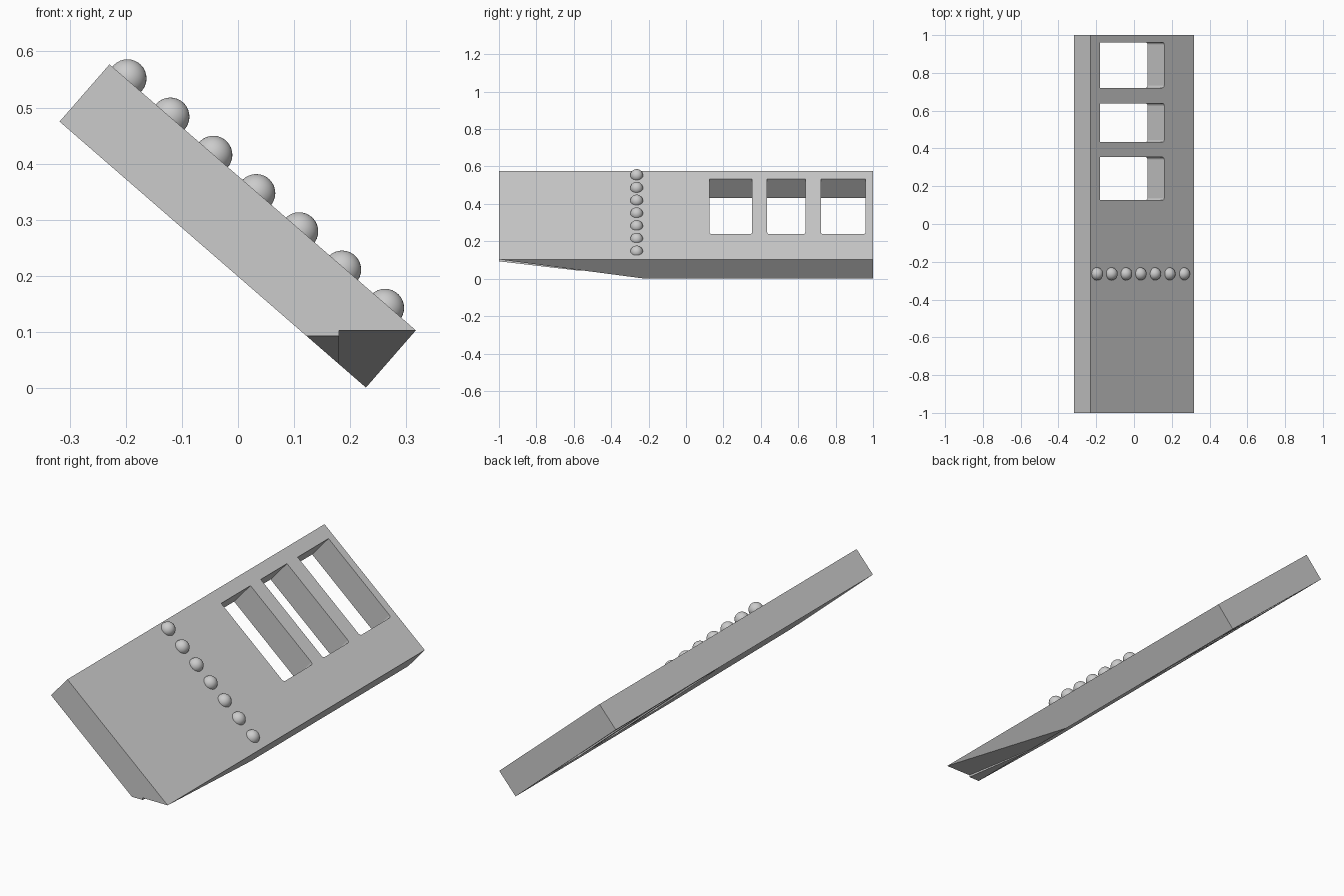
import bpy
import bmesh
from mathutils import Vector

cube = bpy.data.objects.get("Cube")
if cube:
    bpy.data.objects.remove(cube, do_unlink=True)

grey = bpy.data.materials.new("light grey")
grey.use_nodes = True
grey.diffuse_color = (0.6, 0.6, 0.6, 1)
grey.node_tree.nodes["Principled BSDF"].inputs["Base Color"].default_value = (0.6, 0.6, 0.6, 1)


def prism(name, profile, axis, lo, hi, round_edge=None):
    """Extrude a profile along x (points are y, z) or along y (points are x, z)."""
    bm = bmesh.new()
    rings = []
    for t in (lo, hi):
        rings.append([bm.verts.new((t, a, b) if axis == "x" else (a, t, b))
                      for a, b in profile])
    n = len(profile)
    bm.faces.new(rings[0])
    bm.faces.new(rings[1])
    for i in range(n):
        j = (i + 1) % n
        bm.faces.new((rings[0][i], rings[0][j], rings[1][j], rings[1][i]))
    bmesh.ops.recalc_face_normals(bm, faces=bm.faces)
    if round_edge is not None:
        i, radius = round_edge
        edges = [bm.edges.get((r[i], r[(i + 1) % n])) for r in rings]
        bmesh.ops.bevel(bm, geom=edges, offset=radius, segments=3,
                        profile=0.5, affect="EDGES")
    mesh = bpy.data.meshes.new(name)
    bm.to_mesh(mesh)
    bm.free()
    mesh.materials.append(grey)
    ob = bpy.data.objects.new(name, mesh)
    bpy.context.collection.objects.link(ob)
    return ob


def cut(target, cutter):
    cutter.hide_render = True
    mod = target.modifiers.new("cut", "BOOLEAN")
    mod.operation = "DIFFERENCE"
    mod.solver = "EXACT"
    mod.object = cutter
    bpy.context.view_layer.objects.active = target
    bpy.ops.object.modifier_apply(modifier=mod.name)
    bpy.data.objects.remove(cutter, do_unlink=True)


# Tilted slab
high, low = Vector((-0.229, 0.577)), Vector((0.317, 0.103))
depth = Vector((0.089, 0.102))
slab = prism("tilted_slab", [high, low, low - depth, high - depth], "y", -1, 1)

# Sloping undercuts at the front of the low edge
for x0, x1, z, slope in ((0.18, 0.5, 0.103, 0.1316), (-0.5, 0.18, 0.093, 0.117)):
    profile = [(-1.1, z + 0.1 * slope), (0.1, z - 1.1 * slope), (0.1, -0.5), (-1.1, -0.5)]
    cut(slab, prism("undercut", profile, "x", x0, x1))

# Three windows straight through the slab
top = high.lerp(low, 0.09)
bottom = high.lerp(low, 0.713)
for y0, y1 in ((0.126, 0.354), (0.434, 0.638), (0.721, 0.961)):
    profile = [top + depth, bottom + depth, bottom - 2 * depth, top - 2 * depth]
    cut(slab, prism("window_cutter", profile, "y", y0, y1, round_edge=(1, 0.012)))

# Row of half-sunk balls across the slab
for i in range(7):
    p = Vector((-0.197, 0.552)).lerp(Vector((0.262, 0.143)), i / 6)
    bpy.ops.mesh.primitive_uv_sphere_add(segments=32, ring_count=16, radius=0.034,
                                         location=(p.x, -0.264, p.y))
    ball = bpy.context.object
    ball.name = f"ball_{i + 1}"
    ball.data.materials.append(grey)
    bpy.ops.object.shade_smooth()
